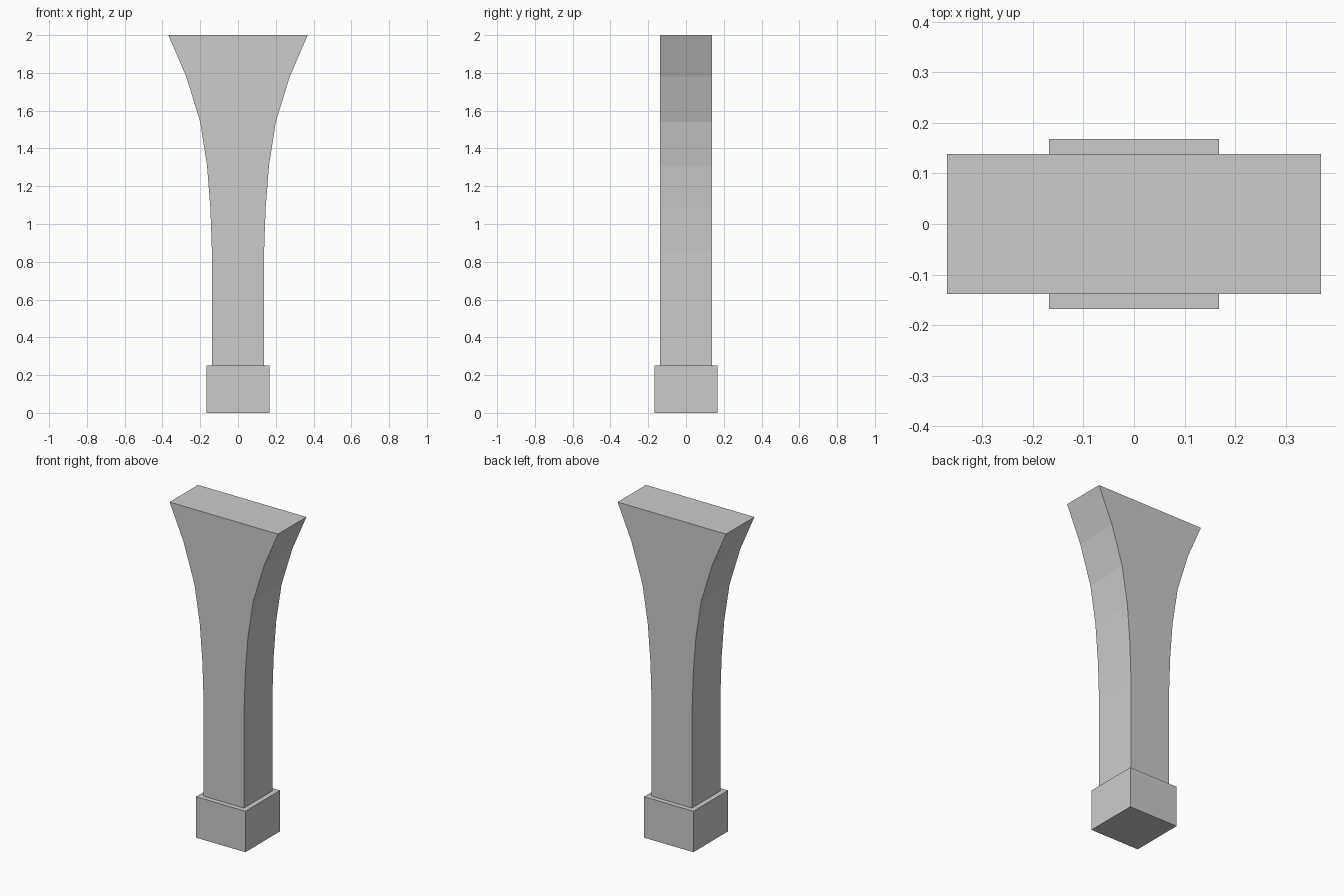
import bpy, bmesh

if "Cube" in bpy.data.objects:
    bpy.data.objects.remove(bpy.data.objects["Cube"])


def new_object(name, bm):
    bmesh.ops.recalc_face_normals(bm, faces=bm.faces)
    mesh = bpy.data.meshes.new(name)
    bm.to_mesh(mesh)
    bm.free()
    obj = bpy.data.objects.new(name, mesh)
    bpy.context.collection.objects.link(obj)
    return obj


def stacked_column(name, half_depth, levels):
    """Rectangular sections (z, half width) bridged upward and capped."""
    bm = bmesh.new()
    rings = [[bm.verts.new((sx * w, sy * half_depth, z))
              for sx, sy in ((-1, -1), (1, -1), (1, 1), (-1, 1))]
             for z, w in levels]
    for low, high in zip(rings, rings[1:]):
        for i in range(4):
            j = (i + 1) % 4
            bm.faces.new((low[i], low[j], high[j], high[i]))
    bm.faces.new(rings[0][::-1])
    bm.faces.new(rings[-1])
    return new_object(name, bm)


# Square plinth
stacked_column("plinth", 0.168, [(0, 0.168), (0.252, 0.168)])

# Shaft flaring sideways toward the top
stacked_column("flared_shaft", 0.138, [
    (0.252, 0.137), (0.85, 0.138), (1.08, 0.146), (1.31, 0.164),
    (1.54, 0.2), (1.78, 0.274), (2.0, 0.369)])
